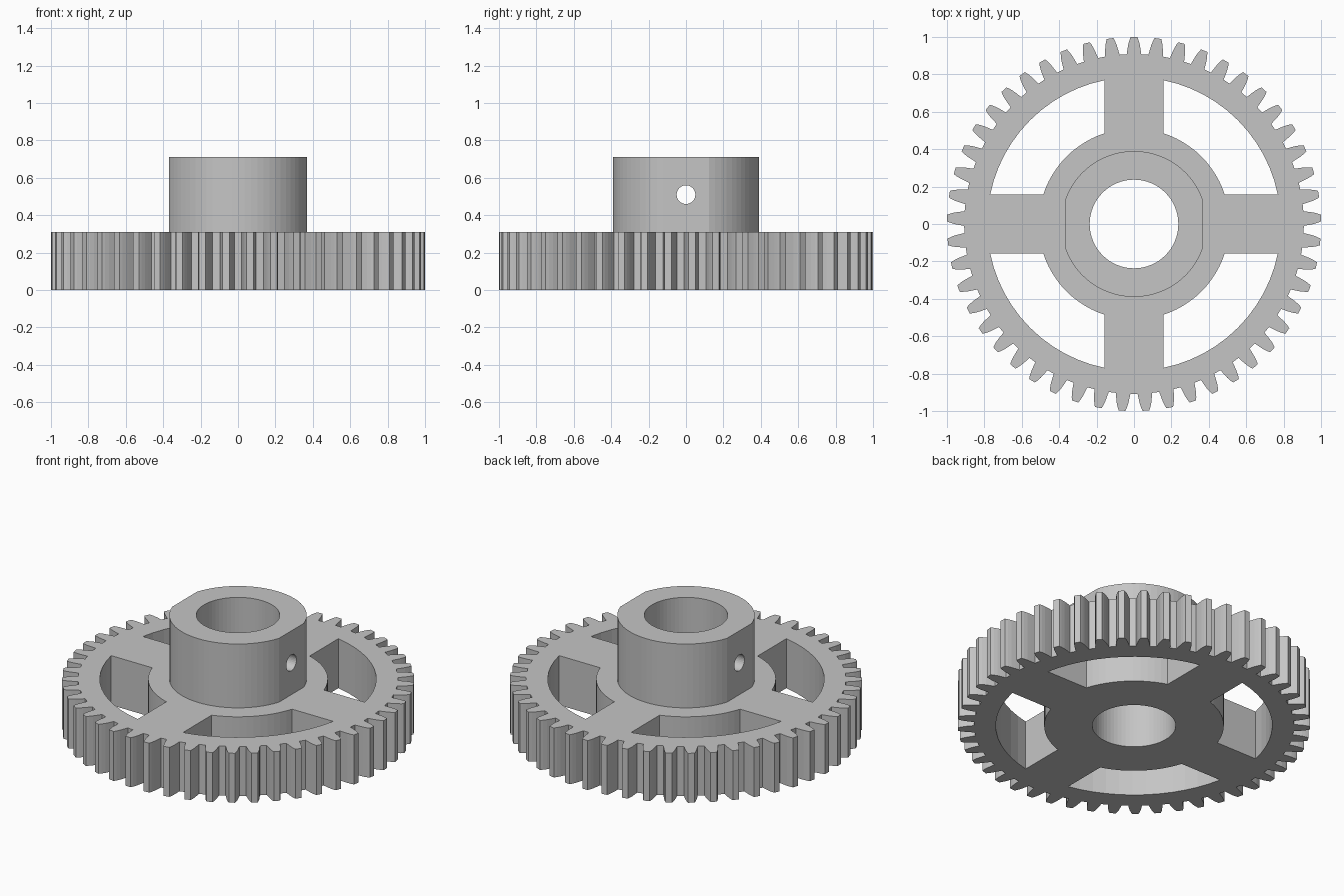
import bpy, bmesh
from math import cos, sin, pi, asin, acos, tau

if "Cube" in bpy.data.objects:
    bpy.data.objects.remove(bpy.data.objects["Cube"], do_unlink=True)

TEETH = 49
PLATE_TOP, HUB_TOP = 0.31, 0.71
BORE, HUB_R, HUB_FLAT = 0.237, 0.39, 0.37
SPOKE, WIN_IN, WIN_OUT = 0.157, 0.51, 0.785

grey = bpy.data.materials.new("plain grey")
grey.use_nodes = True
colour = (0.56, 0.56, 0.56, 1)
grey.diffuse_color = colour
grey.node_tree.nodes["Principled BSDF"].inputs["Base Color"].default_value = colour


def polar(r, a):
    return (r * cos(a), r * sin(a))


def arc(r, a0, a1, n):
    return [polar(r, a0 + (a1 - a0) * i / n) for i in range(n + 1)]


def circle(r, n):
    return arc(r, 0, tau, n)[:-1]


def extrude_profile(name, loops, z0, z1):
    """Extrude closed outlines (inner ones become holes) into a mesh object."""
    curve = bpy.data.curves.new(name, 'CURVE')
    curve.dimensions = '2D'
    curve.fill_mode = 'BOTH'
    curve.extrude = (z1 - z0) / 2
    for loop in loops:
        spline = curve.splines.new('POLY')
        spline.points.add(len(loop) - 1)
        for point, (x, y) in zip(spline.points, loop):
            point.co = (x, y, 0, 1)
        spline.use_cyclic_u = True
    temp = bpy.data.objects.new(name + " outline", curve)
    bpy.context.collection.objects.link(temp)
    bpy.context.view_layer.update()
    graph = bpy.context.evaluated_depsgraph_get()
    mesh = bpy.data.meshes.new_from_object(temp.evaluated_get(graph))
    bpy.data.objects.remove(temp, do_unlink=True)
    bpy.data.curves.remove(curve)

    bm = bmesh.new()
    bm.from_mesh(mesh)
    bmesh.ops.remove_doubles(bm, verts=bm.verts, dist=1e-5)
    bmesh.ops.translate(bm, verts=bm.verts, vec=(0, 0, (z0 + z1) / 2))
    bmesh.ops.recalc_face_normals(bm, faces=bm.faces)
    for face in bm.faces:
        face.smooth = False
    bm.to_mesh(mesh)
    bm.free()
    mesh.materials.clear()
    mesh.materials.append(grey)
    obj = bpy.data.objects.new(name, mesh)
    bpy.context.collection.objects.link(obj)
    return obj


# Toothed rim: one flank as (radius, half angle), mirrored and repeated
flank = [(0.908, 0.043), (0.935, 0.0375), (0.961, 0.032), (0.983, 0.025), (1.0, 0.018)]
rim = []
for k in range(TEETH):
    mid = pi / 2 + tau * k / TEETH
    rim += [polar(r, mid - h) for r, h in flank]
    rim += [polar(r, mid + h) for r, h in reversed(flank)]

# Four windows between the straight spokes
windows = []
a_out, a_in = asin(SPOKE / WIN_OUT), asin(SPOKE / WIN_IN)
for q in range(4):
    s = q * pi / 2
    windows.append(arc(WIN_OUT, s + a_out, s + pi / 2 - a_out, 12)
                   + arc(WIN_IN, s + pi / 2 - a_in, s + a_in, 12))

extrude_profile("gear_wheel", [rim, circle(BORE, 64)] + windows, 0, PLATE_TOP)

# Hub with a flat on each side
a_flat = acos(HUB_FLAT / HUB_R)
hub_outline = (arc(HUB_R, a_flat, pi - a_flat, 28)
               + arc(HUB_R, pi + a_flat, tau - a_flat, 28))
hub = extrude_profile("hub", [hub_outline, circle(BORE, 64)], PLATE_TOP, HUB_TOP)

# Set-screw hole drilled across the hub
bpy.ops.mesh.primitive_cylinder_add(vertices=32, radius=0.05, depth=2,
                                    location=(0, 0, 0.51), rotation=(0, pi / 2, 0))
drill = bpy.context.object
drill.name = "screw_hole_cutter"
drill.hide_render = True
drill.data.materials.append(grey)
cut = hub.modifiers.new("screw hole", 'BOOLEAN')
cut.operation = 'DIFFERENCE'
cut.solver = 'EXACT'
cut.object = drill
bpy.ops.object.select_all(action='DESELECT')
hub.select_set(True)
bpy.context.view_layer.objects.active = hub
bpy.ops.object.modifier_apply(modifier=cut.name)
bpy.data.objects.remove(drill, do_unlink=True)
